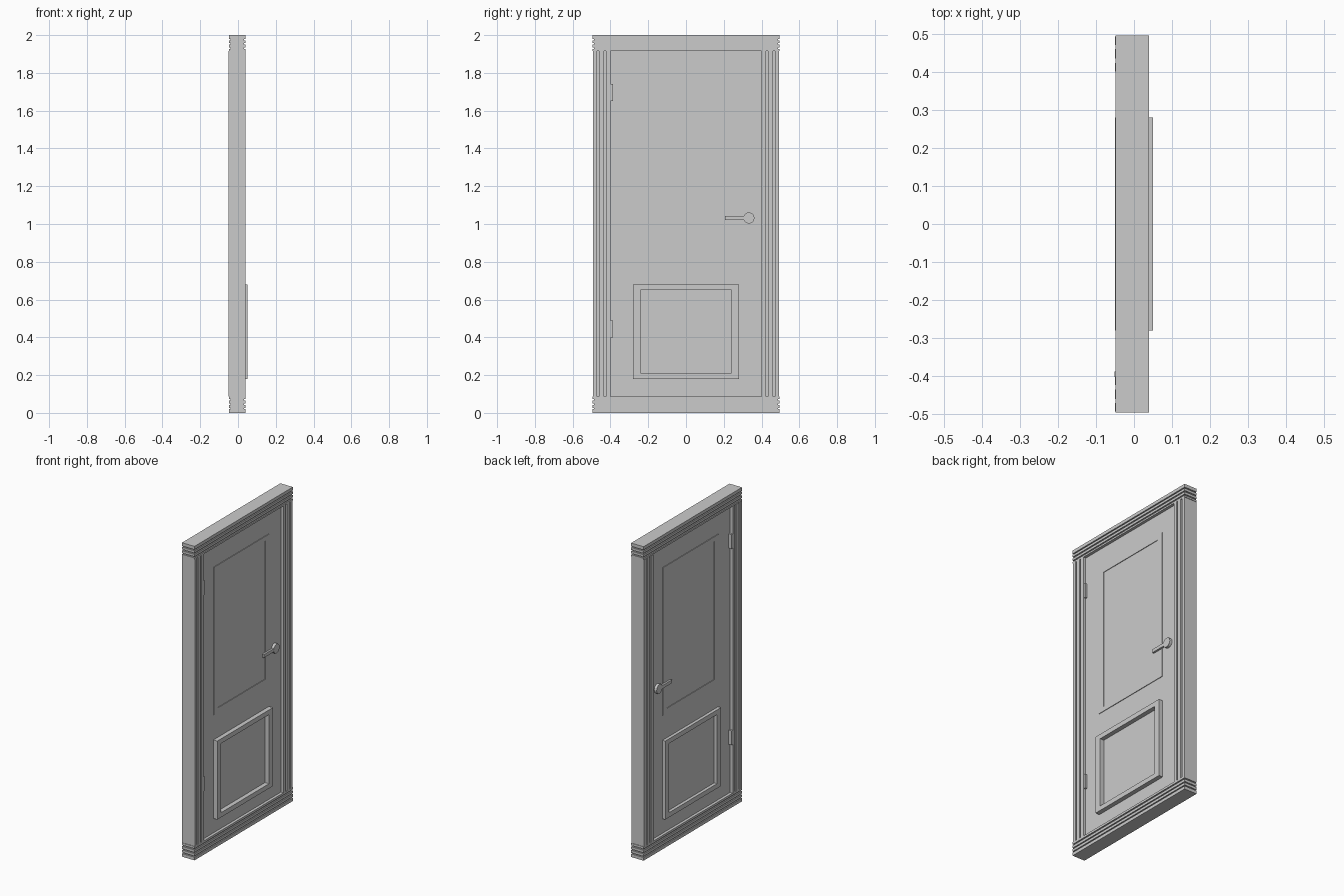
import bpy, bmesh, math
from mathutils import Matrix, Vector

if "Cube" in bpy.data.objects:
    bpy.data.objects.remove(bpy.data.objects["Cube"])


def finish(name, bm):
    bmesh.ops.recalc_face_normals(bm, faces=bm.faces)
    me = bpy.data.meshes.new(name)
    bm.to_mesh(me)
    bm.free()
    ob = bpy.data.objects.new(name, me)
    bpy.context.collection.objects.link(ob)
    return ob


def box(name, lo, hi):
    bm = bmesh.new()
    lo, hi = Vector(lo), Vector(hi)
    bmesh.ops.create_cube(bm, size=1, matrix=Matrix.Translation((lo + hi) / 2)
                          @ Matrix.Diagonal((*(hi - lo), 1)))
    return finish(name, bm)


def stack(name, rings):
    """Skin a vertical stack of point rings and cap both ends."""
    bm = bmesh.new()
    loops = [[bm.verts.new(p) for p in ring] for ring in rings]
    n = len(loops[0])
    for a, b in zip(loops, loops[1:]):
        for i in range(n):
            j = (i + 1) % n
            bm.faces.new((a[i], a[j], b[j], b[i]))
    bm.faces.new(loops[0])
    bm.faces.new(loops[-1])
    return finish(name, bm)


X0, X1, YW = -0.048, 0.04, 0.495   # frame faces and half width
IN_Y, Z0, Z1 = 0.40, 0.088, 1.915   # door opening


# Head and sill: stacked bands with grooves wrapping all round
def banded(name, bands, d=0.007):
    def rect(z, i):
        return [(X0 + i, -YW + i, z), (X1 - i, -YW + i, z),
                (X1 - i, YW - i, z), (X0 + i, YW - i, z)]
    rings = []
    for k, (a, b) in enumerate(bands):
        if k:
            rings += [rect(bands[k - 1][1], d), rect(a, d)]
        rings += [rect(a, 0), rect(b, 0)]
    stack(name, rings)


sill = [(0, 0.02), (0.027, 0.043), (0.05, 0.066), (0.074, Z0)]
banded("sill", sill)
banded("head", [(Z1, 1.926), (1.934, 1.949), (1.957, 1.972), (1.979, 2.0)])

# Jambs: three vertical reeds on each face, extruded comb profile
reeds = [(0.40, 0.423), (0.434, 0.460), (0.470, 0.492)]
for side, label in ((-1, "left"), (1, "right")):
    near, far = [], []
    for k, (a, b) in enumerate(reeds):
        if k:
            for y in (reeds[k - 1][1], a):
                near.append((X1 - 0.008, y))
                far.append((-0.042, y))
        for y in (a, b):
            near.append((X1, y))
            far.append((-0.05, y))
    prof = near + far[::-1]
    stack("jamb_" + label,
          [[(x, side * y, z) for x, y in prof] for z in (Z0, Z1)])

# Door leaf
L0, L1 = -0.030, 0.022
box("door_leaf", (L0, -IN_Y, Z0), (L1, IN_Y, Z1))


# Raised rectangular panel mouldings
def moulding(name, xa, xb, z0, z1, w=0.04, h=0.03):
    bm = bmesh.new()
    outer = [(-0.28, z0), (0.28, z0), (0.28, z1), (-0.28, z1)]
    inner = [(-0.28 + w, z0 + h), (0.28 - w, z0 + h),
             (0.28 - w, z1 - h), (-0.28 + w, z1 - h)]
    rows = [[bm.verts.new((x, y, z)) for y, z in pts]
            for pts, x in ((outer, xa), (outer, xb), (inner, xb), (inner, xa))]
    for r in range(4):
        a, b = rows[r], rows[(r + 1) % 4]
        for i in range(4):
            j = (i + 1) % 4
            bm.faces.new((a[i], a[j], b[j], b[i]))
    finish(name, bm)


moulding("lower_moulding_outside", L1, 0.05, 0.18, 0.68)
moulding("lower_moulding_inside", L0, -0.05, 0.18, 0.68)
moulding("upper_moulding_outside", L1, L1 + 0.004, 0.84, 1.78)
moulding("upper_moulding_inside", L0, L0 - 0.004, 0.84, 1.78)

# Hinges, visible on both faces
for z, label in ((0.40, "lower"), (1.65, "upper")):
    box("hinge_" + label, (-0.051, -0.402, z), (0.036, -0.387, z + 0.09))

# Handles: faceted rose with a lever on each face
for base, s, label in ((L1, 1, "outside"), (L0, -1, "inside")):
    bm = bmesh.new()
    bmesh.ops.create_cone(
        bm, cap_ends=True, segments=12, radius1=0.03, radius2=0.03, depth=0.017,
        matrix=Matrix.Translation((base + s * 0.0085, 0.333, 1.032))
        @ Matrix.Rotation(math.pi / 2, 4, 'Y'))
    finish("handle_rose_" + label, bm)
    xs = sorted((base + s * 0.004, base + s * 0.016))
    box("handle_lever_" + label, (xs[0], 0.207, 1.021), (xs[1], 0.33, 1.042))
